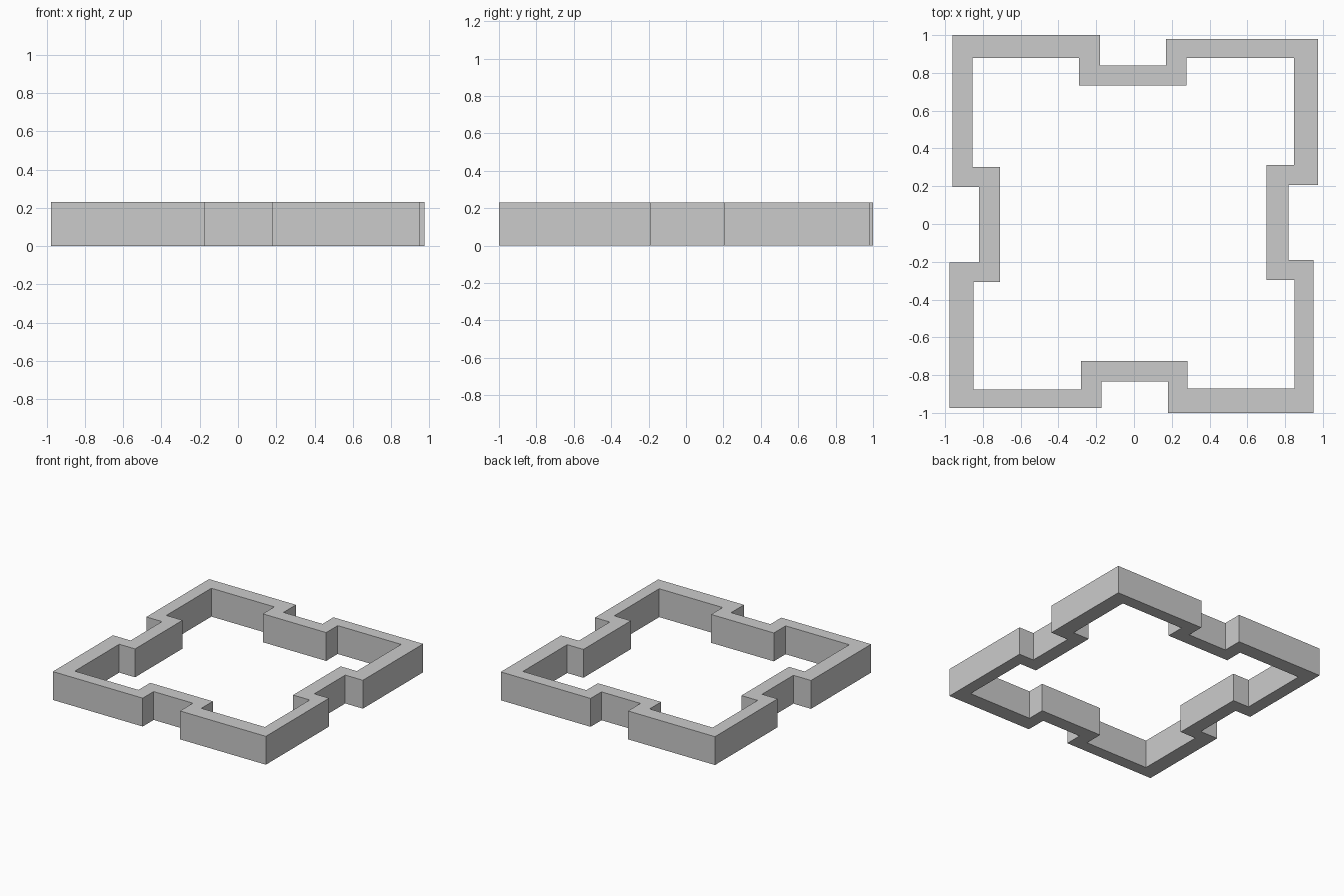
import bpy, bmesh

HEIGHT = 0.23

# Wall outlines, clockwise from the back left corner; one side per row,
# and each outer corner is paired with the inner corner at the same index
outer = [
    (-0.96, 1.0), (-0.18, 1.0), (-0.18, 0.84), (0.17, 0.84), (0.17, 0.98),
    (0.975, 0.98), (0.975, 0.207), (0.817, 0.207), (0.817, -0.19), (0.95, -0.19),
    (0.95, -1.0), (0.18, -1.0), (0.18, -0.835), (-0.172, -0.835), (-0.172, -0.975),
    (-0.978, -0.975), (-0.978, -0.205), (-0.82, -0.205), (-0.82, 0.197), (-0.96, 0.197),
]
inner = [
    (-0.855, 0.88), (-0.29, 0.88), (-0.29, 0.732), (0.278, 0.732), (0.278, 0.88),
    (0.847, 0.88), (0.847, 0.312), (0.702, 0.312), (0.702, -0.297), (0.851, -0.297),
    (0.851, -0.872), (0.282, -0.872), (0.282, -0.725), (-0.28, -0.725), (-0.28, -0.876),
    (-0.851, -0.876), (-0.851, -0.306), (-0.709, -0.306), (-0.709, 0.303), (-0.855, 0.303),
]

bm = bmesh.new()


def ring(points, z):
    return [bm.verts.new((x, y, z)) for x, y in points]


# Cross-section corners: outer bottom, outer top, inner top, inner bottom
rings = [ring(outer, 0), ring(outer, HEIGHT), ring(inner, HEIGHT), ring(inner, 0)]
count = len(outer)
for k in range(4):
    a, b = rings[k], rings[(k + 1) % 4]
    for i in range(count):
        j = (i + 1) % count
        bm.faces.new((a[i], a[j], b[j], b[i]))
bmesh.ops.recalc_face_normals(bm, faces=bm.faces)

# Notched perimeter wall
mesh = bpy.data.meshes.new("perimeter_wall")
bm.to_mesh(mesh)
bm.free()
bpy.context.collection.objects.link(bpy.data.objects.new("perimeter_wall", mesh))
